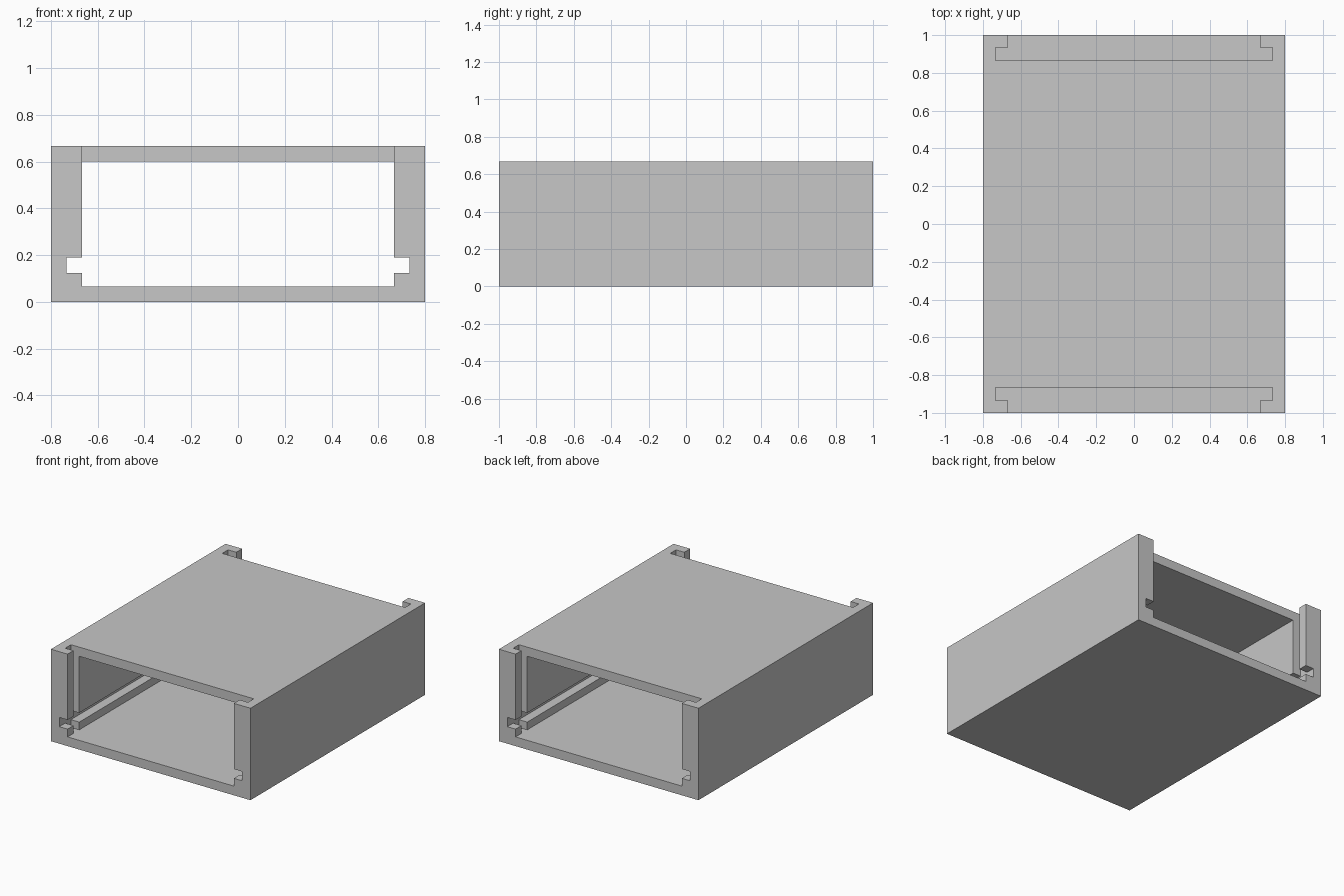
import bpy
import bmesh
from mathutils import Vector

if "Cube" in bpy.data.objects:
    bpy.data.objects.remove(bpy.data.objects["Cube"], do_unlink=True)

T = 1 / 15                      # wall thickness
W, L, H = 0.8, 1.0, 10 * T      # half width, half length, height
INNER, GROOVE = W - 2 * T, W - T
RAIL_LOW, RAIL_HIGH = 0.123, 0.19

grey = bpy.data.materials.new("plain_grey")
grey.use_nodes = True
grey.diffuse_color = (0.57, 0.57, 0.57, 1)
grey.node_tree.nodes["Principled BSDF"].inputs["Base Color"].default_value = (0.57, 0.57, 0.57, 1)


def prism(name, points, direction):
    """Closed solid made by extruding a planar outline."""
    bm = bmesh.new()
    face = bm.faces.new([bm.verts.new(p) for p in points])
    out = bmesh.ops.extrude_face_region(bm, geom=[face])
    moved = [v for v in out["geom"] if isinstance(v, bmesh.types.BMVert)]
    bmesh.ops.translate(bm, verts=moved, vec=Vector(direction))
    bmesh.ops.recalc_face_normals(bm, faces=bm.faces)
    mesh = bpy.data.meshes.new(name)
    bm.to_mesh(mesh)
    bm.free()
    mesh.materials.append(grey)
    obj = bpy.data.objects.new(name, mesh)
    bpy.context.collection.objects.link(obj)
    return obj


def mirrored(half):
    """Complete a right-hand outline with its mirror image."""
    return half + [(-x, v) for x, v in reversed(half)]


def cut(target, cutter):
    cutter.hide_render = True
    mod = target.modifiers.new("cut", "BOOLEAN")
    mod.operation, mod.solver, mod.object = "DIFFERENCE", "EXACT", cutter
    bpy.context.view_layer.objects.active = target
    bpy.ops.object.modifier_apply(modifier=mod.name)
    bpy.data.objects.remove(cutter, do_unlink=True)


# Outer box
enclosure = prism("enclosure", [(x, y, 0) for x, y in mirrored([(W, -L), (W, L)])], (0, 0, H))

# Tunnel along the length, with a board slot in each side wall
tunnel = mirrored([(INNER, T), (INNER, RAIL_LOW), (GROOVE, RAIL_LOW),
                   (GROOVE, RAIL_HIGH), (INNER, RAIL_HIGH), (INNER, H - T)])
cut(enclosure, prism("tunnel_cutter", [(x, -1.2, z) for x, z in tunnel], (0, 2.4, 0)))

# Open-topped grooves for sliding end panels, front and back
panel = mirrored([(GROOVE, L - 2 * T), (GROOVE, L - T), (INNER, L - T), (INNER, 1.2)])
for side in (-1, 1):
    cut(enclosure, prism("panel_cutter", [(x, side * y, T) for x, y in panel], (0, 0, 1)))
